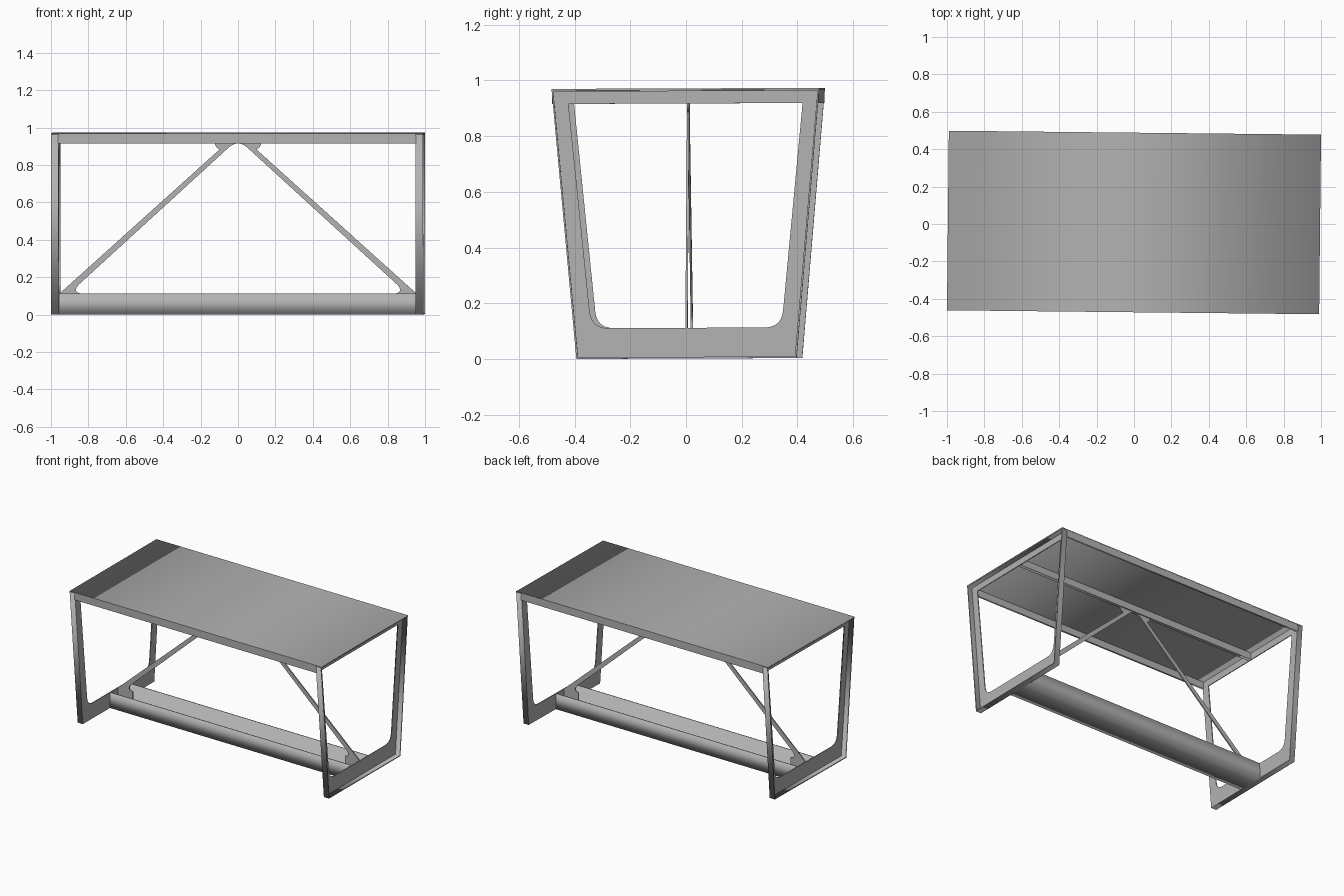
import bpy
from mathutils import Matrix, Vector

cube = bpy.data.objects.get("Cube")
if cube:
    bpy.data.objects.remove(cube, do_unlink=True)

# One painted-steel colour
steel = bpy.data.materials.new("grey steel")
steel.use_nodes = True
grey = (0.45, 0.45, 0.45, 1)
steel.diffuse_color = grey
steel.node_tree.nodes["Principled BSDF"].inputs["Base Color"].default_value = grey

# The whole table stands very slightly turned
PLACE = (Matrix.Translation((0, 0.012, 0.002)) @ Matrix.Rotation(-0.0105, 4, 'Z')
         @ Matrix.Rotation(0.004, 4, 'X'))
SIDE = Matrix(((0, 0, 1, 0), (1, 0, 0, 0), (0, 1, 0, 0), (0, 0, 0, 1)))
FRONT = Matrix(((1, 0, 0, 0), (0, 0, -1, 0), (0, 1, 0, 0), (0, 0, 0, 1)))

HALF, TOP, SHEET = 0.995, 0.965, 0.006
RAIL, BEAM = 0.915, 0.11
WEB = 0.957


def plate(name, loops, thick, axes, offset=(0, 0, 0)):
    """Flat sheet cut from an outline (and optional hole)."""
    cu = bpy.data.curves.new(name + "_outline", 'CURVE')
    cu.dimensions, cu.fill_mode, cu.extrude = '2D', 'BOTH', thick / 2
    for pts in loops:
        s = cu.splines.new('POLY')
        s.points.add(len(pts) - 1)
        for p, (a, b) in zip(s.points, pts):
            p.co = (a, b, 0, 1)
        s.use_cyclic_u = True
    tmp = bpy.data.objects.new(name + "_outline", cu)
    bpy.context.collection.objects.link(tmp)
    bpy.context.view_layer.update()
    ev = tmp.evaluated_get(bpy.context.evaluated_depsgraph_get())
    me = bpy.data.meshes.new_from_object(ev)
    bpy.data.objects.remove(tmp, do_unlink=True)
    bpy.data.curves.remove(cu)
    me.name = name
    me.materials.clear()
    me.materials.append(steel)
    ob = bpy.data.objects.new(name, me)
    bpy.context.collection.objects.link(ob)
    ob.matrix_world = PLACE @ Matrix.Translation(offset) @ axes
    return ob


def box(name, lo, hi):
    (x0, y0, z0), (x1, y1, z1) = lo, hi
    return plate(name, [[(x0, z0), (x1, z0), (x1, z1), (x0, z1)]],
                 y1 - y0, FRONT, (0, (y0 + y1) / 2, 0))


def bend(a, corner, b, n=6):
    """Rounded corner from a to b."""
    a, c, b = Vector(a), Vector(corner), Vector(b)
    return [tuple(a.lerp(c, i / n).lerp(c.lerp(b, i / n), i / n)) for i in range(n + 1)]


def mirrored(half):
    return half + [(-a, b) for a, b in reversed(half)]


# End frames: inner web with a thin flange around its outer edge
outer = mirrored([(0.395, 0), (0.48, TOP)])
inset = mirrored([(0.389, SHEET), (0.474, TOP - SHEET)])
opening = mirrored(bend((0.28, BEAM), (0.341, BEAM), (0.347, 0.17)) + [(0.42, RAIL)])
for side, sign in (("left", 1), ("right", -1)):
    plate(side + "_frame_web", [outer, opening], SHEET, SIDE, (sign * WEB, 0, 0))
    plate(side + "_frame_flange", [outer, inset], HALF - WEB, SIDE,
          (sign * (HALF + WEB) / 2, 0, 0))

# Table top with its rails
box("table_top", (-HALF, -0.48, TOP - 0.002), (HALF, 0.48, TOP + 0.004))
for name, y in (("front_rail", -0.473), ("back_rail", 0.473)):
    box(name, (-WEB, y - 0.006, RAIL), (WEB, y + 0.006, TOP - 0.002))
box("centre_rail", (-WEB, -0.012, RAIL), (WEB, 0.012, TOP - 0.002))

# Floor beam: folded channel, open upward
W = 0.095
channel = mirrored([(W, 0), (W, BEAM), (W - SHEET, BEAM), (W - SHEET, SHEET)])
plate("floor_beam", [channel], 2 * WEB, SIDE)

# Diagonal braces with flared feet and heads
for side, sign in (("left", 1), ("right", -1)):
    pts = [(0.955, SHEET), (0.84, SHEET)]
    pts += bend((0.84, BEAM), (0.885, 0.118), (0.855, 0.155))
    pts += bend((0.05, 0.891), (0.025, 0.912), (0, 0.914))
    pts += [(0, RAIL)]
    pts += bend((0.125, RAIL), (0.115, 0.875), (0.09, 0.888))[:-1]
    pts += [(0.11, 0.871), (0.955, BEAM)]
    plate(side + "_brace", [[(sign * x, z) for x, z in pts]], 0.008, FRONT)
